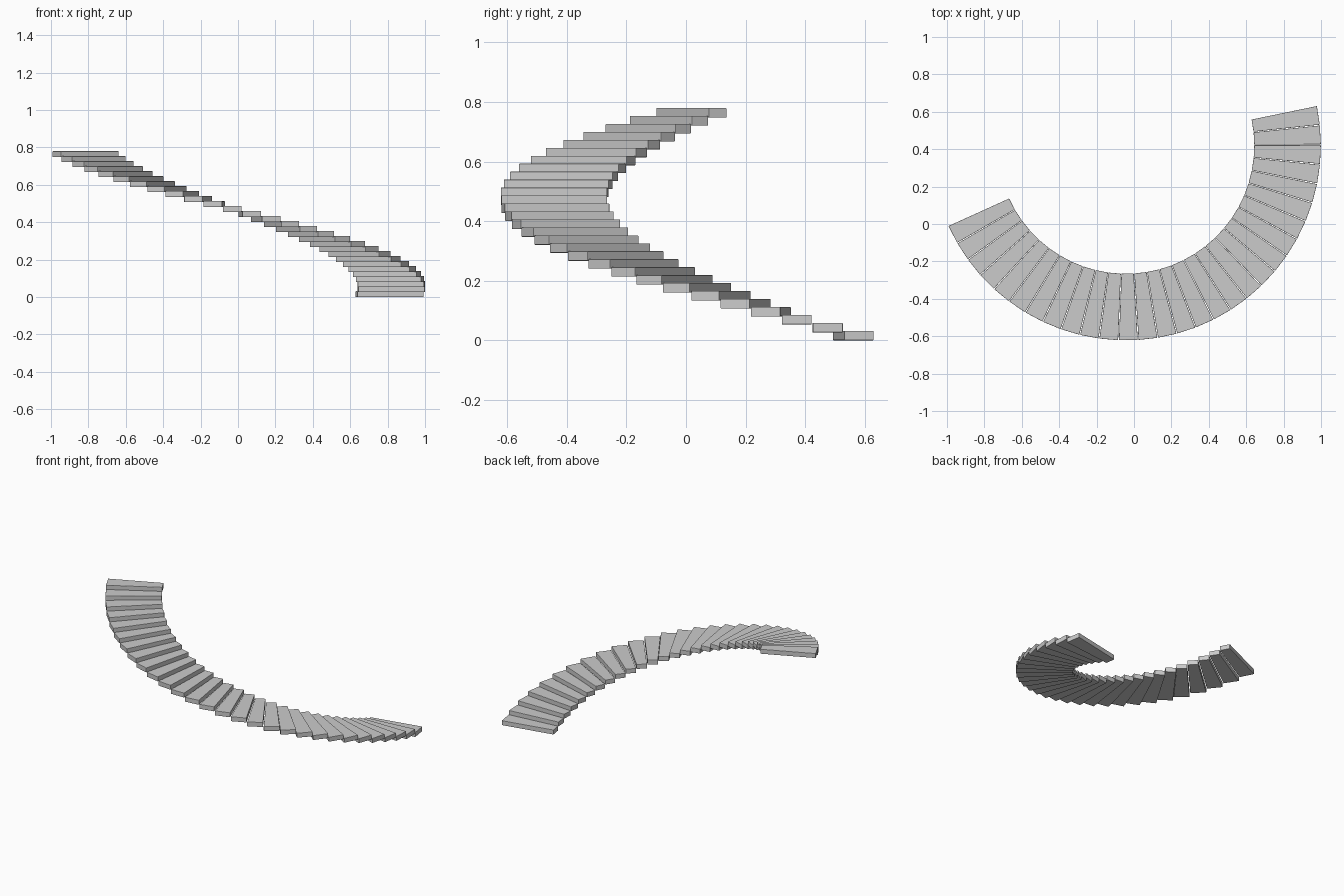
import bpy, bmesh
from math import radians, cos, sin

if "Cube" in bpy.data.objects:
    bpy.data.objects.remove(bpy.data.objects["Cube"])

STEPS = 29
CX, CY = -0.043, 0.42          # centre of the curve
R_IN, R_OUT = 0.686, 1.042
START, PITCH = 11.65, -5.775   # degrees
GAP = 0.25                     # degrees between treads
RISE, THICK = 0.02671, 0.032


def tread(i):
    """One wedge-shaped tread with straight inner and outer edges."""
    a0 = radians(START + i * PITCH)
    a1 = radians(START + (i + 1) * PITCH + GAP)
    z = i * RISE
    ring = [(R_IN, a0), (R_IN, a1), (R_OUT, a1), (R_OUT, a0)]
    bm = bmesh.new()
    face = bm.faces.new([bm.verts.new((CX + r * cos(a), CY + r * sin(a), z)) for r, a in ring])
    ext = bmesh.ops.extrude_face_region(bm, geom=[face])
    top = [v for v in ext["geom"] if isinstance(v, bmesh.types.BMVert)]
    bmesh.ops.translate(bm, verts=top, vec=(0, 0, THICK))
    bmesh.ops.recalc_face_normals(bm, faces=bm.faces)
    me = bpy.data.meshes.new("stair_tread")
    bm.to_mesh(me)
    bm.free()
    ob = bpy.data.objects.new(f"stair_tread_{i + 1:02d}", me)
    bpy.context.collection.objects.link(ob)
    # softly eased edges
    bev = ob.modifiers.new("eased_edges", 'BEVEL')
    bev.width, bev.segments = 0.002, 2


# Curved flight rising clockwise from the right end
for i in range(STEPS):
    tread(i)
